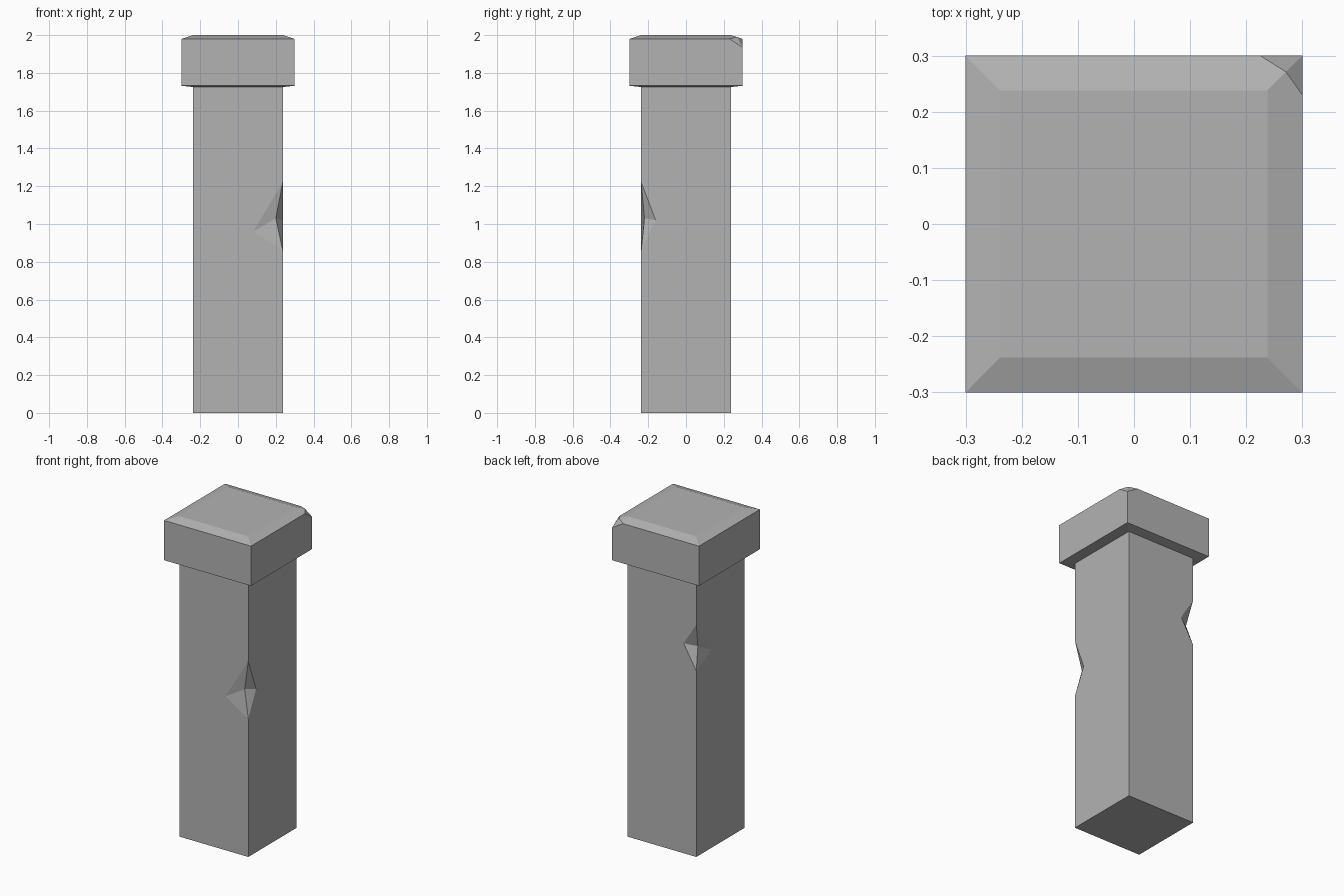
import bpy, bmesh
from mathutils import Vector

if "Cube" in bpy.data.objects:
    bpy.data.objects.remove(bpy.data.objects["Cube"])

S = 0.237  # shaft half width
# Square sections: half width, height
SECTIONS = [(S, 0), (S, 1.725), (0.3, 1.732), (0.3, 1.98), (0.238, 2.0)]

bm = bmesh.new()

# Post: shaft and bevelled cap lofted from square rings
rings = [[bm.verts.new((x * h, y * h, z)) for x, y in ((-1, -1), (1, -1), (1, 1), (-1, 1))]
         for h, z in SECTIONS]
for a, b in zip(rings, rings[1:]):
    for i in range(4):
        j = (i + 1) % 4
        bm.faces.new((a[i], a[j], b[j], b[i]))
bm.faces.new(rings[0][::-1])
bm.faces.new(rings[-1])


def gouge(corner, z_lo, z_hi, y_side, x_side, pit):
    """Break a pit into a vertical shaft edge; side points lie on the two faces."""
    low, high = rings[0][corner], rings[1][corner]
    edge = bm.edges.get((low, high))
    lo = bmesh.utils.edge_split(edge, low, 0.3)[1]
    hi = bmesh.utils.edge_split(bm.edges.get((lo, high)), high, 0.3)[1]
    lo.co.z, hi.co.z = z_lo, z_hi
    mid = bm.edges.get((lo, hi))
    centre = bm.verts.new(pit)
    for face in list(mid.link_faces):
        on_y = abs(face.calc_center_median().y) > abs(face.calc_center_median().x)
        side = bm.verts.new(y_side if on_y else x_side)
        vs = list(face.verts)
        i, j = sorted((vs.index(lo), vs.index(hi)))
        vs.insert(j if j - i == 1 else len(vs), side)
        bm.faces.remove(face)
        bm.faces.new(vs)
        bm.faces.new((lo, side, centre))
        bm.faces.new((side, hi, centre))
    bm.edges.remove(mid)


# Front right and back left gouges in the shaft
gouge(1, 0.86, 1.22, (0.08, -S, 0.96), (S, -0.16, 1.02), (0.2, -0.22, 1.03))
gouge(3, 1.16, 1.45, (-0.15, S, 1.31), (-S, 0.085, 1.235), (-0.219, 0.196, 1.295))

# Chipped back right corner of the cap
tip = rings[3][2]
ends = {}
for key, other, co in (("hip", rings[4][2], (0.271, 0.271, 1.989)),
                       ("back", rings[3][3], (0.225, 0.3, 1.98)),
                       ("right", rings[3][1], (0.3, 0.23, 1.98)),
                       ("down", rings[2][2], (0.3, 0.3, 1.935))):
    v = bmesh.utils.edge_split(bm.edges.get((tip, other)), tip, 0.2)[1]
    v.co = Vector(co)
    ends[key] = v
trimmed = [[v for v in f.verts if v is not tip] for f in tip.link_faces]
bm.verts.remove(tip)
for vs in trimmed:
    bm.faces.new(vs)
bm.faces.new((ends["hip"], ends["back"], ends["down"]))
bm.faces.new((ends["hip"], ends["down"], ends["right"]))

bmesh.ops.recalc_face_normals(bm, faces=bm.faces)
mesh = bpy.data.meshes.new("post")
bm.to_mesh(mesh)
bm.free()

# Dark grey stone
stone = bpy.data.materials.new("dark_stone")
stone.diffuse_color = (0.45, 0.45, 0.45, 1)
stone.use_nodes = True
stone.node_tree.nodes["Principled BSDF"].inputs["Base Color"].default_value = stone.diffuse_color
mesh.materials.append(stone)
bpy.context.collection.objects.link(bpy.data.objects.new("post", mesh))
